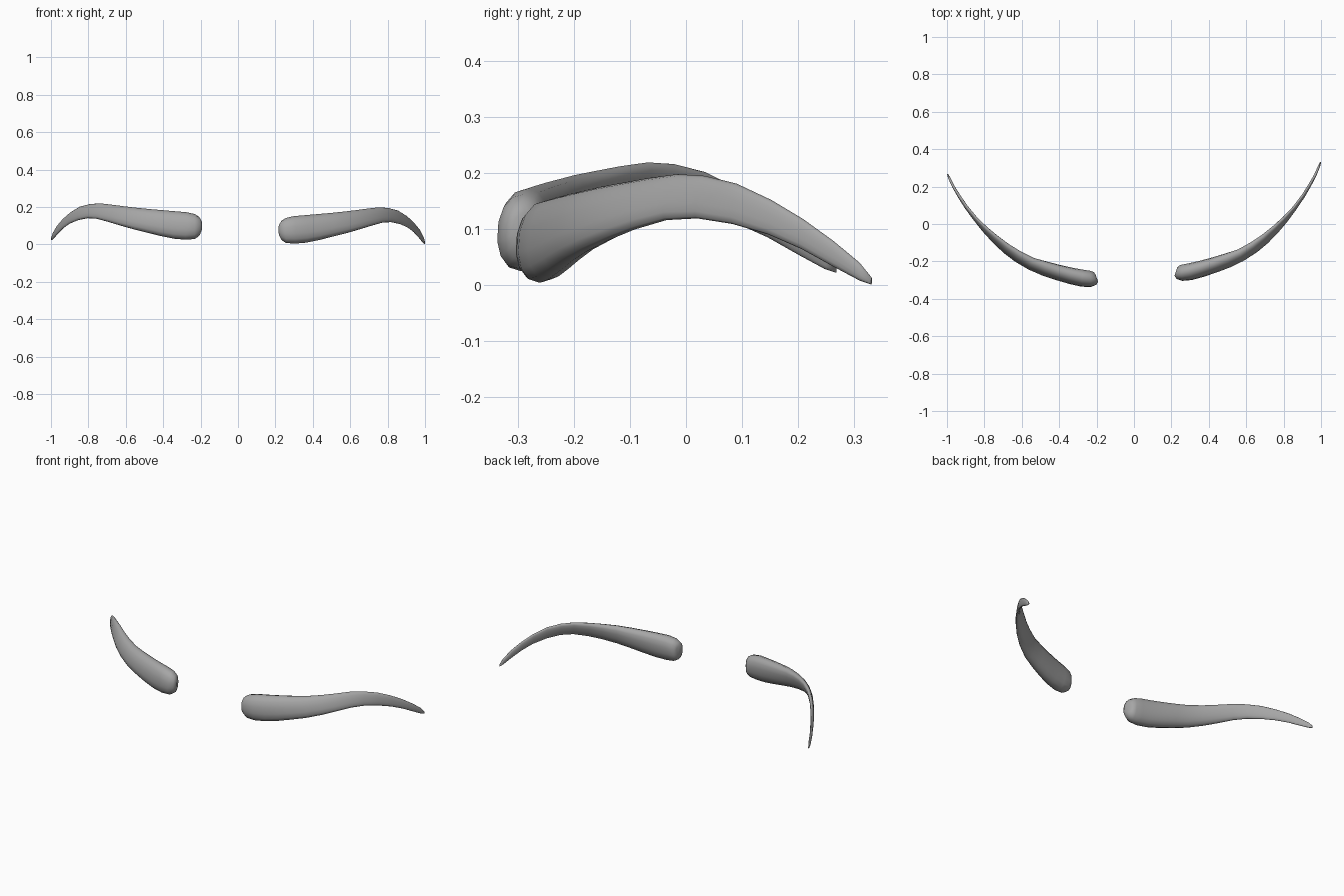
import bpy, bmesh, math
from mathutils import Vector, Matrix

# stations of one brow, inner to outer: x, y, top z, bottom z, half thickness, backward lean
STATIONS = [
    (0.223, -0.256, 0.108, 0.048, 0.022, 0.000),
    (0.232, -0.259, 0.126, 0.024, 0.035, 0.000),
    (0.255, -0.261, 0.141, 0.008, 0.043, 0.004),
    (0.300, -0.255, 0.151, 0.004, 0.045, 0.006),
    (0.360, -0.240, 0.156, 0.009, 0.043, 0.008),
    (0.430, -0.219, 0.162, 0.023, 0.040, 0.010),
    (0.500, -0.195, 0.168, 0.041, 0.037, 0.012),
    (0.570, -0.167, 0.175, 0.059, 0.031, 0.014),
    (0.640, -0.125, 0.183, 0.080, 0.026, 0.016),
    (0.700, -0.080, 0.191, 0.099, 0.021, 0.016),
    (0.760, -0.025, 0.198, 0.116, 0.016, 0.014),
    (0.810, 0.027, 0.195, 0.119, 0.013, 0.010),
    (0.860, 0.087, 0.181, 0.109, 0.010, 0.006),
    (0.905, 0.150, 0.152, 0.090, 0.009, 0.004),
    (0.940, 0.208, 0.118, 0.064, 0.008, 0.002),
    (0.970, 0.263, 0.079, 0.033, 0.007, 0.000),
    (0.990, 0.310, 0.040, 0.008, 0.006, 0.000),
    (0.998, 0.331, 0.014, 0.001, 0.003, 0.000),
]
SIDES = 14

grey = bpy.data.materials.new("dark_grey")
grey.diffuse_color = (0.38, 0.38, 0.38, 1)


def signed_power(v, p):
    return math.copysign(abs(v) ** p, v)


def brow(name, xform):
    bm = bmesh.new()
    rings = []
    for i, (x, y, top, bot, thick, lean) in enumerate(STATIONS):
        a = STATIONS[max(i - 1, 0)]
        b = STATIONS[min(i + 1, len(STATIONS) - 1)]
        t = Vector((b[0] - a[0], b[1] - a[1], 0)).normalized()
        back = Vector((-t.y, t.x, 0))
        ring = []
        for k in range(SIDES):
            ang = 2 * math.pi * (k + 0.5) / SIDES
            c, s = math.cos(ang), math.sin(ang)
            u = signed_power(c, 0.9)
            w = signed_power(s, 0.9)
            p = Vector((x, y, (top + bot) / 2 + w * (top - bot) / 2))
            p += back * (u * thick + w * lean)
            ring.append(bm.verts.new(xform @ p))
        rings.append(ring)
    for r0, r1 in zip(rings, rings[1:]):
        for k in range(SIDES):
            n = (k + 1) % SIDES
            bm.faces.new((r0[k], r0[n], r1[n], r1[k]))
    bm.faces.new(rings[0])
    bm.faces.new(rings[-1])
    bmesh.ops.recalc_face_normals(bm, faces=bm.faces)
    for f in bm.faces:
        f.smooth = True
    me = bpy.data.meshes.new(name)
    bm.to_mesh(me)
    bm.free()
    me.materials.append(grey)
    ob = bpy.data.objects.new(name, me)
    bpy.context.collection.objects.link(ob)
    return ob


# right-hand brow
brow("brow_right", Matrix.Identity(4))

# opposite brow: same shape, mirrored, turned slightly and raised
turn = (Matrix.Translation((0.206, -0.292, 0.021))
        @ Matrix.Rotation(math.radians(-2.3), 4, 'Z')
        @ Matrix.Translation((-0.23, 0.26, 0)))
brow("brow_left", Matrix.Scale(-1, 4, (1, 0, 0)) @ turn)
